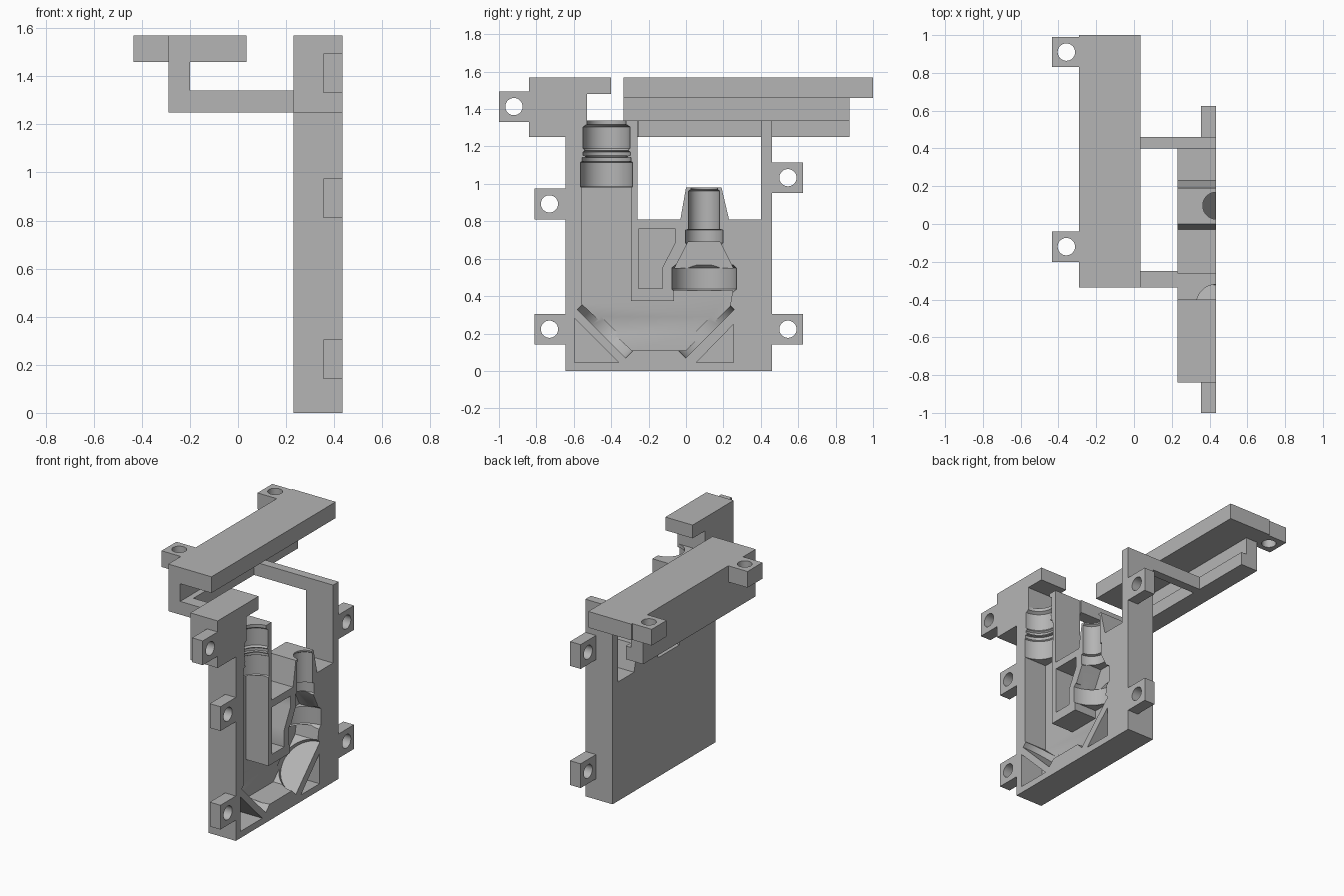
import bpy, bmesh, math
from mathutils import Matrix, Vector

if "Cube" in bpy.data.objects:
    bpy.data.objects.remove(bpy.data.objects["Cube"])

FACE, BACK = 0.435, 0.23        # open (split) face and back face of the housing

grey = bpy.data.materials.new("plain grey")
grey.diffuse_color = (0.46, 0.46, 0.46, 1)
grey.use_nodes = True
grey.node_tree.nodes["Principled BSDF"].inputs["Base Color"].default_value = grey.diffuse_color


def finish(bm, name):
    bmesh.ops.recalc_face_normals(bm, faces=bm.faces)
    me = bpy.data.meshes.new(name)
    bm.to_mesh(me)
    bm.free()
    me.materials.append(grey)
    ob = bpy.data.objects.new(name, me)
    bpy.context.collection.objects.link(ob)
    return ob


def prism(name, pts, x0, x1):
    """Extrude a (y, z) outline from x0 to x1."""
    bm = bmesh.new()
    f = bm.faces.new([bm.verts.new((x0, y, z)) for y, z in pts])
    ext = bmesh.ops.extrude_face_region(bm, geom=[f])
    vs = [v for v in ext["geom"] if isinstance(v, bmesh.types.BMVert)]
    bmesh.ops.translate(bm, verts=vs, vec=(x1 - x0, 0, 0))
    return finish(bm, name)


def box(name, x0, x1, y0, y1, z0, z1):
    return prism(name, [(y0, z0), (y1, z0), (y1, z1), (y0, z1)], x0, x1)


def cylinder(name, centre, axis, r, depth, seg=48):
    bm = bmesh.new()
    m = Matrix.Translation(centre) @ Vector(axis).to_track_quat('Z', 'Y').to_matrix().to_4x4()
    bmesh.ops.create_cone(bm, cap_ends=True, segments=seg, radius1=r, radius2=r,
                          depth=depth, matrix=m)
    return finish(bm, name)


def lathe(name, y, profile, seg=64):
    """Turn a (z, radius) profile about a vertical axis on the split face."""
    bm = bmesh.new()
    rings = []
    for z, r in profile:
        rings.append([bm.verts.new((FACE + r * math.cos(2 * math.pi * i / seg),
                                    y + r * math.sin(2 * math.pi * i / seg), z))
                      for i in range(seg)])
    for a, b in zip(rings, rings[1:]):
        for i in range(seg):
            j = (i + 1) % seg
            bm.faces.new((a[i], a[j], b[j], b[i]))
    bm.faces.new(rings[0])
    bm.faces.new(rings[-1])
    return finish(bm, name)


def cut(ob, cutters):
    for c in cutters:
        mod = ob.modifiers.new("cut", 'BOOLEAN')
        mod.operation, mod.solver, mod.object = 'DIFFERENCE', 'EXACT', c
    dg = bpy.context.evaluated_depsgraph_get()
    me = bpy.data.meshes.new_from_object(ob.evaluated_get(dg))
    ob.modifiers.clear()
    ob.data = me
    for c in cutters:
        bpy.data.objects.remove(c)
    bpy.ops.object.select_all(action='DESELECT')
    ob.select_set(True)
    bpy.context.view_layer.objects.active = ob
    bpy.ops.object.shade_smooth_by_angle(angle=math.radians(30))


def pocket(name, pts, depth):
    return prism(name, pts, FACE - depth, FACE + 0.1)


# Housing half: one outline with window, eyepiece hump and top hook
housing = prism("housing_half", [
    (-.645, 0), (.46, 0), (.46, 1.34), (.40, 1.34), (.40, .81), (.23, .81),
    (.19, .98), (0, .98), (-.03, .81), (-.26, .81), (-.26, 1.34), (-.53, 1.34),
    (-.53, 1.48), (-.40, 1.48), (-.40, 1.57), (-.84, 1.57), (-.84, 1.25),
    (-.645, 1.25)], BACK, FACE)

cut(housing, [
    # folded light path
    pocket("light_path_cutter", [
        (-.56, .98), (-.56, .36), (-.29, .11), (0, .11), (.235, .345), (.25, .43),
        (-.065, .43), (-.065, .375), (-.295, .375), (-.295, .98)], .17),
    # tapered room above the lower lens
    pocket("taper_cutter", [(-.06, .55), (.252, .55), (.181, .69), (.011, .69)], .15),
    # weight-saving pockets
    pocket("left_triangle_cutter", [(-.595, .28), (-.595, .045), (-.36, .045)], .17),
    pocket("right_triangle_cutter", [(.255, .25), (.255, .045), (.055, .045)], .17),
    pocket("middle_pocket_cutter", [
        (-.255, .76), (-.055, .76), (-.055, .69), (-.125, .555), (-.125, .44),
        (-.255, .44)], .17),
    # tilted mirror seats
    cylinder("left_mirror_cutter", (FACE, -.43, .22), (0, 1, 1), .183, .062),
    cylinder("right_mirror_cutter", (FACE, .107, .22), (0, -1, 1), .183, .062),
    # stepped seat for the tall lens barrel
    lathe("barrel_cutter", -.425, [
        (.963, .113), (.985, .139), (1.115, .139), (1.12, .13), (1.14, .13),
        (1.143, .113), (1.15, .113), (1.153, .127), (1.17, .127), (1.178, .115),
        (1.19, .125), (1.305, .125), (1.318, .105), (1.36, .104)]),
    # lower lens flange
    lathe("flange_cutter", .097, [
        (.418, .15), (.437, .173), (.55, .173), (.566, .155)]),
    # eyepiece tube
    lathe("eyepiece_cutter", .097, [
        (.665, .085), (.685, .1), (.753, .1), (.757, .083), (.962, .083),
        (.97, .071), (1.02, .071)]),
])

# Screw tabs along the housing edges: (name, y0, y1, z0)
for name, y0, y1, z0 in [("top_left_tab", -1.0, -.84, 1.33),
                         ("middle_left_tab", -.81, -.645, .81),
                         ("bottom_left_tab", -.81, -.645, .14),
                         ("upper_right_tab", .46, .625, .95),
                         ("bottom_right_tab", .46, .625, .14)]:
    tab = box(name, .355, FACE, y0, y1, z0, z0 + .165)
    yc = y0 + .08 if y0 < 0 else y1 - .08
    cut(tab, [cylinder("hole_cutter", (.4, yc, z0 + .083), (1, 0, 0), .046, .3)])

# Side bracket: arms, lip, upright wall and top plate
box("bracket_front_arm", -.16, BACK, -.335, -.25, 1.25, 1.34)
box("bracket_rear_arm", -.16, BACK, .40, .46, 1.25, 1.34)
prism_y = [(-.29, 1.25), (-.16, 1.25), (-.16, 1.34), (-.20, 1.34), (-.20, 1.46), (-.29, 1.46)]
bm = bmesh.new()
f = bm.faces.new([bm.verts.new((x, -.335, z)) for x, z in prism_y])
ext = bmesh.ops.extrude_face_region(bm, geom=[f])
bmesh.ops.translate(bm, vec=(0, 1.21, 0),
                    verts=[v for v in ext["geom"] if isinstance(v, bmesh.types.BMVert)])
finish(bm, "bracket_wall")
box("bracket_top_plate", -.29, .035, -.335, 1.0, 1.46, 1.57)

# Bracket screw tabs
for name, yc in [("bracket_front_tab", -.12), ("bracket_rear_tab", .91)]:
    tab = box(name, -.435, -.29, yc - .08, yc + .08, 1.46, 1.57)
    cut(tab, [cylinder("hole_cutter", (-.358, yc, 1.5), (0, 0, 1), .046, .4)])
